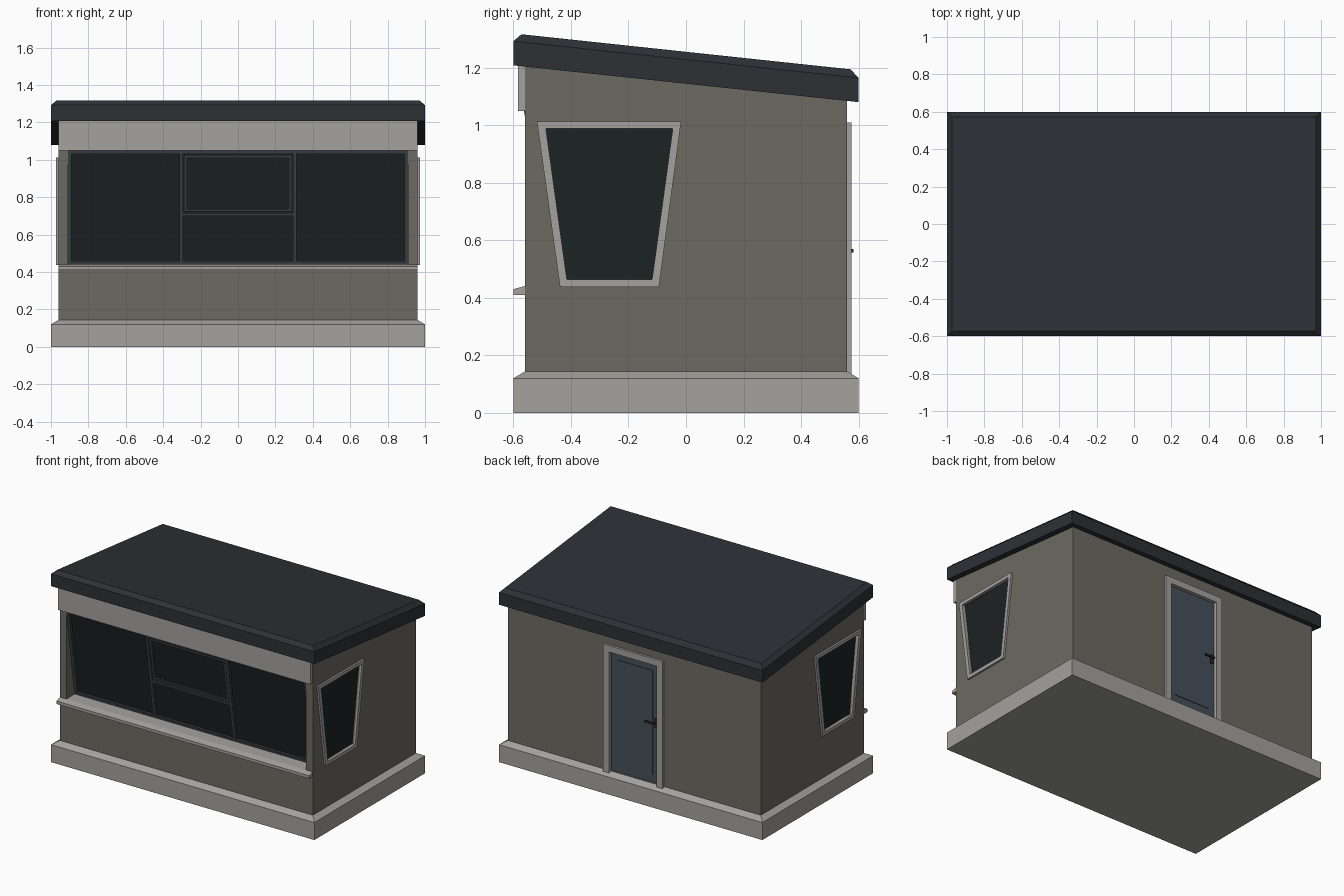
import bpy, bmesh

if "Cube" in bpy.data.objects:
    bpy.data.objects.remove(bpy.data.objects["Cube"])


def material(name, color):
    m = bpy.data.materials.new(name)
    m.diffuse_color = (*color, 1)
    m.use_nodes = True
    m.node_tree.nodes["Principled BSDF"].inputs["Base Color"].default_value = m.diffuse_color
    return m


WALL = material("wall_paint", (0.15, 0.145, 0.12))
TRIM = material("light_trim", (0.37, 0.36, 0.345))
ROOF = material("roof_dark", (0.026, 0.03, 0.036))
GLASS = material("dark_glass", (0.012, 0.016, 0.017))
FRAME = material("window_frame", (0.045, 0.053, 0.065))
DOOR = material("door_paint", (0.06, 0.08, 0.1))
METAL = material("handle_metal", (0.03, 0.03, 0.03))


def loft(name, loops, mat=None, ring=False):
    """Skin matching loops; ring joins last to first, otherwise ends are capped."""
    bm = bmesh.new()
    rows = [[bm.verts.new(p) for p in loop] for loop in loops]
    n = len(rows[0])
    pairs = list(zip(rows, rows[1:])) + ([(rows[-1], rows[0])] if ring else [])
    for a, b in pairs:
        for i in range(n):
            j = (i + 1) % n
            bm.faces.new((a[i], a[j], b[j], b[i]))
    if not ring:
        bm.faces.new(rows[0])
        bm.faces.new(rows[-1])
    bmesh.ops.recalc_face_normals(bm, faces=bm.faces)
    me = bpy.data.meshes.new(name)
    bm.to_mesh(me)
    bm.free()
    ob = bpy.data.objects.new(name, me)
    bpy.context.collection.objects.link(ob)
    if mat:
        me.materials.append(mat)
    return ob


def rect(x, y, z):
    return [(-x, -y, z), (x, -y, z), (x, y, z), (-x, y, z)]


def along_x(profile, x):
    return [(x, y, z) for y, z in profile]


def extrude_x(name, profile, x0, x1, mat=None):
    return loft(name, [along_x(profile, x0), along_x(profile, x1)], mat)


def box(name, x0, x1, y0, y1, z0, z1, mat=None):
    return extrude_x(name, [(y0, z0), (y1, z0), (y1, z1), (y0, z1)], x0, x1, mat)


def cut(target, cutter):
    cutter.hide_render = True
    mod = target.modifiers.new("opening", 'BOOLEAN')
    mod.operation = 'DIFFERENCE'
    mod.solver = 'EXACT'
    mod.object = cutter
    bpy.context.view_layer.objects.active = target
    bpy.ops.object.modifier_apply(modifier=mod.name)
    bpy.data.objects.remove(cutter)


# Plinth with sloped top edge
loft("plinth", [rect(1, 0.6, 0), rect(1, 0.6, 0.12), rect(0.955, 0.555, 0.147)], TRIM)


# Sloping roof slab with chamfered rim
def roof_z(y):
    return 1.145 - 0.1065 * y


def roof_loop(x, y, h):
    return [(px, py, roof_z(py) + h) for px, py, _ in rect(x, y, 0)]


loft("roof", [roof_loop(1, 0.6, -0.001), roof_loop(1, 0.6, 0.083),
              roof_loop(0.972, 0.572, 0.11)], ROOF)

# Walls
walls = extrude_x("walls", [(-0.56, 0.1), (0.56, 0.1), (0.56, roof_z(0.56) + 0.02),
                            (-0.56, roof_z(-0.56) + 0.02)], -0.96, 0.96, WALL)


# Front window, leaning outward at the top
def lean(z):
    return -0.563 + (1.05 - z) * 0.15


def leaning(name, x0, x1, z0, z1, front, back, mat=None):
    return extrude_x(name, [(lean(z0) + front, z0), (lean(z0) + back, z0),
                            (lean(z1) + back, z1), (lean(z1) + front, z1)], x0, x1, mat)


def leaning_frame(name, x0, x1, z0, z1, w, front, back):
    def loop(i, off):
        return [(x, lean(z) + off, z) for x, z in
                ((x0 + i, z0 + i), (x1 - i, z0 + i), (x1 - i, z1 - i), (x0 + i, z1 - i))]
    loft(name, [loop(0, back), loop(0, front), loop(w, front), loop(w, back)], FRAME, True)


cut(walls, leaning("front_opening", -0.91, 0.91, 0.44, 1.05, -0.3, 0.035))
leaning("front_glass", -0.905, 0.905, 0.445, 1.045, 0.018, 0.045, GLASS)
leaning_frame("front_window_frame", -0.91, 0.91, 0.44, 1.05, 0.02, 0, 0.04)
for side, x in (("left", -0.303), ("right", 0.303)):
    leaning("mullion_" + side, x - 0.01, x + 0.01, 0.45, 1.04, 0.001, 0.04, FRAME)
leaning("transom", -0.295, 0.295, 0.698, 0.715, 0.001, 0.04, FRAME)
leaning_frame("opening_sash", -0.288, 0.288, 0.722, 1.025, 0.016, 0.005, 0.04)

# Header board and sill
box("front_header", -0.959, 0.959, -0.584, -0.54, 1.05, roof_z(-0.56) + 0.005, TRIM)
extrude_x("front_sill", [(-0.6, 0.41), (-0.6, 0.43), (-0.56, 0.441), (-0.45, 0.443),
                         (-0.45, 0.41)], -0.959, 0.959, TRIM)

# Tapered side windows
outer = [(-0.518, 1.012), (-0.017, 1.012), (-0.094, 0.438), (-0.438, 0.438)]
inner = [(-0.487, 0.988), (-0.046, 0.988), (-0.118, 0.463), (-0.414, 0.463)]
for side, s in (("left", -1), ("right", 1)):
    cut(walls, extrude_x("side_opening", inner, s * 0.94, s * 1.1))
    loft("side_window_frame_" + side,
         [along_x(outer, s * 0.945), along_x(outer, s * 0.973),
          along_x(inner, s * 0.973), along_x(inner, s * 0.945)], TRIM, True)
    extrude_x("side_glass_" + side, inner, s * 0.93, s * 0.95, GLASS)

# Back door with casing, raised panel and lever handle
cut(walls, box("door_opening", -0.18, 0.18, 0.54, 0.7, 0.147, 0.967))


def casing(x, z, y):
    return [(-x, y, 0.135), (-x, y, z), (x, y, z), (x, y, 0.135)]


def casing_u(y):
    a, b = casing(0.225, 1.009, y), casing(0.18, 0.965, y)
    return a + b[::-1]


loft("door_casing", [casing_u(0.535), casing_u(0.576)], TRIM)
box("door_leaf", -0.182, 0.182, 0.53, 0.552, 0.14, 0.967, DOOR)
box("door_panel", -0.135, 0.135, 0.54, 0.556, 0.2, 0.915, DOOR)
box("door_handle_plate", -0.168, -0.148, 0.55, 0.56, 0.53, 0.59, METAL)
box("door_handle_stem", -0.163, -0.153, 0.555, 0.58, 0.558, 0.568, METAL)
box("door_handle_lever", -0.163, -0.09, 0.572, 0.582, 0.557, 0.569, METAL)
